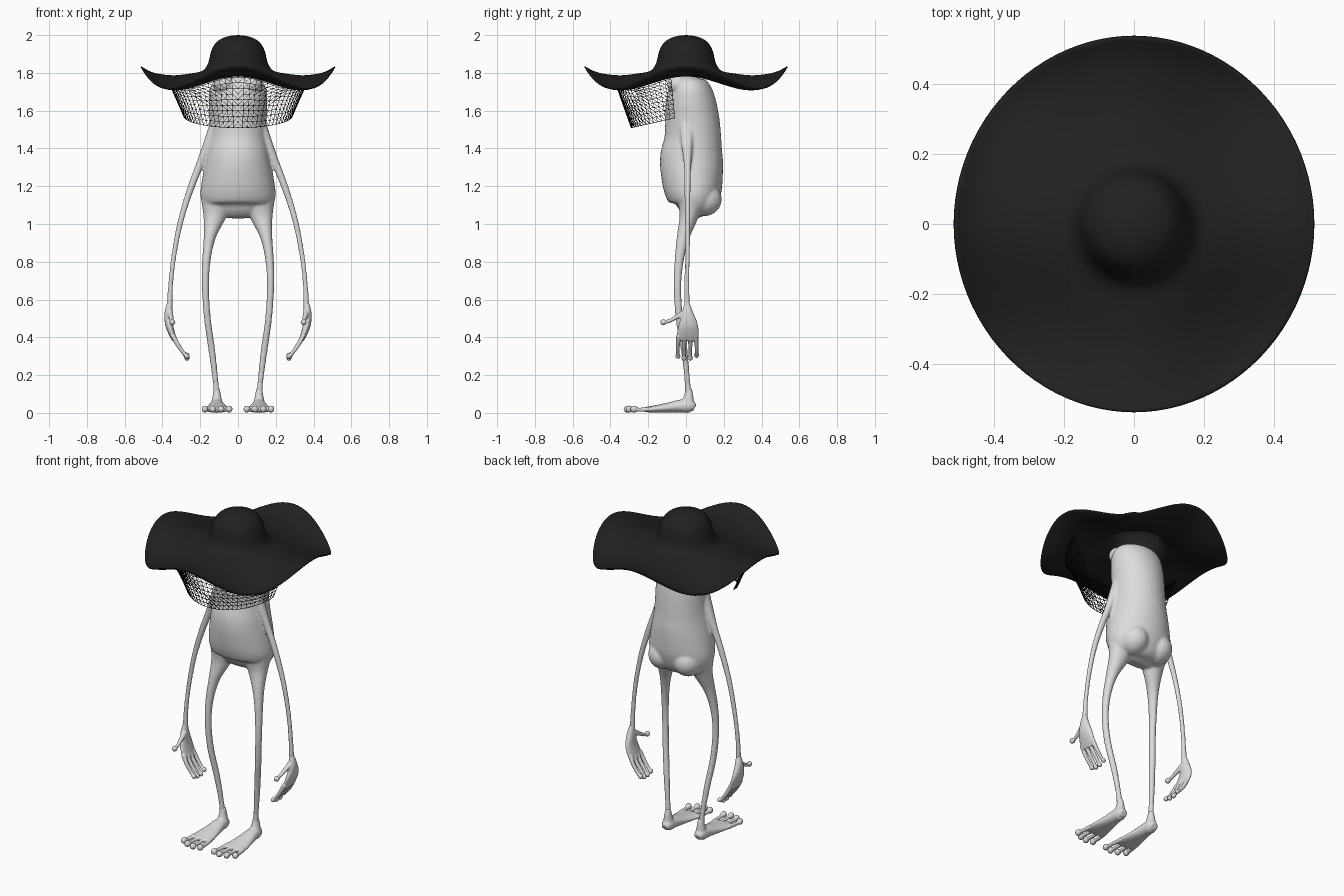
import bpy, bmesh
from math import sin, cos, pi, radians
from mathutils import Vector, Matrix

if "Cube" in bpy.data.objects:
    bpy.data.objects.remove(bpy.data.objects["Cube"], do_unlink=True)


def material(name, rgb):
    mat = bpy.data.materials.new(name)
    mat.use_nodes = True
    mat.diffuse_color = (*rgb, 1)
    mat.node_tree.nodes["Principled BSDF"].inputs["Base Color"].default_value = (*rgb, 1)
    return mat


SKIN = material("pale_grey", (0.72, 0.72, 0.72))
FELT = material("charcoal", (0.015, 0.015, 0.015))
NET = material("black", (0.002, 0.002, 0.002))


def make_object(name, bm, mat):
    bmesh.ops.recalc_face_normals(bm, faces=bm.faces[:])
    mesh = bpy.data.meshes.new(name)
    bm.to_mesh(mesh)
    bm.free()
    mesh.materials.append(mat)
    obj = bpy.data.objects.new(name, mesh)
    bpy.context.collection.objects.link(obj)
    return obj


def spline(rows, steps=5):
    """Smooth curve through rows of numbers (Catmull-Rom)."""
    rows = [Vector(r) for r in rows]
    out = []
    for i in range(len(rows) - 1):
        p, q = rows[i], rows[i + 1]
        o, r = rows[max(i - 1, 0)], rows[min(i + 2, len(rows) - 1)]
        for k in range(steps):
            t = k / steps
            out.append(0.5 * (2 * p + (q - o) * t + (2 * o - 5 * p + 4 * q - r) * t * t
                              + (3 * p - o - 3 * q + r) * t ** 3))
    return out + [rows[-1]]


def loft(bm, side, rows, count=24):
    """Closed tube through (x, y, z, width radius, depth radius); side mirrors x."""
    rows = spline(rows)
    pts = [Vector((side * r[0], r[1], r[2])) for r in rows]
    chord = (pts[-1] - pts[0]).normalized()
    ref = Vector((0, 0, 1)) if abs(chord.y) > 0.7 else Vector((0, 1, 0))
    rings = []
    for i, (p, r) in enumerate(zip(pts, rows)):
        t = (pts[min(i + 1, len(pts) - 1)] - pts[max(i - 1, 0)]).normalized()
        u = ref.cross(t).normalized()
        v = t.cross(u)
        rings.append([bm.verts.new(p + u * r[3] * cos(a) + v * r[4] * sin(a))
                      for a in (2 * pi * k / count for k in range(count))])
    for a, b in zip(rings, rings[1:]):
        for k in range(count):
            n = (k + 1) % count
            bm.faces.new((a[k], a[n], b[n], b[k]))
    bm.faces.new(rings[0])
    bm.faces.new(rings[-1])


def ball(bm, side, centre, size):
    mat = Matrix.Translation((side * centre[0], centre[1], centre[2])) @ Matrix.Diagonal((*size, 1))
    bmesh.ops.create_uvsphere(bm, u_segments=20, v_segments=12, radius=1, matrix=mat)


def flesh(name, bm, voxel, rounds):
    """Fuse overlapping volumes into one smooth skin."""
    obj = make_object(name, bm, SKIN)
    fuse = obj.modifiers.new("fuse", 'REMESH')
    fuse.mode = 'VOXEL'
    fuse.voxel_size = voxel
    fuse.use_smooth_shade = True
    soft = obj.modifiers.new("soften", 'SMOOTH')
    soft.iterations = rounds
    soft.factor = 0.5


# Body: torso and head in one pear-shaped column
body = bmesh.new()
torso = [  # height, half width, front, back
    (1.035, .09, -.01, .06), (1.06, .145, -.04, .1), (1.1, .185, -.08, .16),
    (1.16, .199, -.11, .187), (1.25, .188, -.13, .195), (1.35, .17, -.137, .195),
    (1.45, .155, -.115, .187), (1.55, .152, -.11, .177), (1.65, .155, -.108, .157),
    (1.72, .148, -.095, .13), (1.765, .115, -.065, .09), (1.79, .06, -.02, .05)]
loft(body, 1, [(0, (f + b) / 2, z, w, (b - f) / 2) for z, w, f, b in torso], 40)

for s in (1, -1):
    # Eye bulges and buttocks
    ball(body, s, (.075, -.045, 1.74), (.055, .055, .05))
    ball(body, s, (.085, .09, 1.13), (.085, .1, .09))
    # Legs
    loft(body, s, [(.11, .03, 1.14, .09, .08), (.125, .015, 1.04, .06, .05),
                   (.15, -.015, .93, .032, .034), (.168, -.037, .8, .022, .024),
                   (.172, -.045, .66, .019, .02), (.162, -.035, .5, .018, .02),
                   (.137, -.008, .32, .018, .017), (.118, .008, .16, .015, .015),
                   (.112, .014, .06, .02, .022)])
    # Arms
    loft(body, s, [(.12, .005, 1.53, .03, .04), (.155, .005, 1.44, .024, .032),
                   (.2, .008, 1.32, .021, .02), (.25, .008, 1.19, .019, .016),
                   (.3, .008, 1.03, .016, .014), (.335, .008, .86, .014, .013),
                   (.355, .005, .7, .013, .013), (.362, .005, .56, .016, .016),
                   (.362, .006, .52, .017, .02)])
flesh("body", body, 0.007, 6)

for s, word in ((1, "left"), (-1, "right")):
    # Hand: palm, thumb and four fingers with round tips
    hand = bmesh.new()
    loft(hand, s, [(.362, .005, .58, .014, .014), (.368, .008, .53, .021, .03),
                   (.365, .012, .47, .021, .05), (.35, .01, .42, .017, .058),
                   (.335, .008, .385, .013, .055)])
    loft(hand, s, [(.362, .0, .53, .018, .022), (.355, -.045, .51, .013, .013),
                   (.35, -.085, .488, .01, .01), (.348, -.12, .48, .01, .01)])
    ball(hand, s, (.348, -.12, .48), (.016, .017, .016))
    for y, tip in ((-.043, .3), (-.01, .29), (.023, .29), (.056, .305)):
        loft(hand, s, [(.345, y * .9, .41, .014, .014), (.318, y, .36, .012, .011),
                       (.29, y, .32, .01, .01), (.272, y, tip, .01, .01)], 12)
        ball(hand, s, (.27, y, tip), (.014, .014, .014))
    flesh(word + "_hand", hand, 0.004, 3)

    # Foot: wedge from heel to ball, then four toes with round tips
    foot = bmesh.new()
    loft(foot, s, [(.112, .045, .025, .022, .018), (.112, .02, .036, .034, .036),
                   (.112, -.03, .036, .04, .034), (.112, -.1, .027, .053, .026),
                   (.112, -.17, .02, .066, .019), (.112, -.215, .018, .062, .013)])
    loft(foot, s, [(.112, .014, .13, .016, .016), (.112, .014, .09, .022, .025),
                   (.112, .008, .04, .034, .036)])
    for spread, y in ((-.065, -.3), (-.022, -.31), (.022, -.3), (.063, -.275)):
        loft(foot, s, [(.112 + spread * .8, -.18, .02, .016, .014),
                       (.112 + spread * .95, -.24, .017, .012, .011),
                       (.112 + spread, y, .019, .012, .011)], 12)
        ball(foot, s, (.112 + spread, y, .02), (.018, .02, .019))
    flesh(word + "_foot", foot, 0.005, 3)

# Hat: domed crown and a wide brim that waves four times round the edge
HAT_STEPS = 96


def brim_drop(r, a):
    return .118 * max(0, (r - .17) / .345) ** 1.4 * (1 - cos(4 * a)) / 2


hat = bmesh.new()
profile = spline([(.03, 1.998), (.075, 1.987), (.115, 1.962), (.14, 1.92), (.152, 1.875),
                  (.163, 1.84), (.19, 1.81), (.25, 1.797), (.34, 1.787), (.42, 1.795),
                  (.47, 1.81), (.512, 1.835)], 3)
top = hat.verts.new((0, 0, 2))
last = None
for r, z in profile:
    stretch = 1 + .045 * max(0, (r - .17) / .345)
    ring = []
    for k in range(HAT_STEPS):
        a = 2 * pi * k / HAT_STEPS
        ring.append(hat.verts.new((r * cos(a), r * stretch * sin(a), z - brim_drop(r, a))))
    for k in range(HAT_STEPS):
        n = (k + 1) % HAT_STEPS
        hat.faces.new((last[k], ring[k], ring[n], last[n]) if last else (top, ring[k], ring[n]))
    last = ring
hat_obj = make_object("sun_hat", hat, FELT)
hat_obj.data.shade_smooth()
shell = hat_obj.modifiers.new("thickness", 'SOLIDIFY')
shell.thickness = 0.006

# Veil: triangulated net hanging from the front of the brim
veil = bmesh.new()
COLS, ROWS = 32, 9
grid = []
for j in range(ROWS + 1):
    t = j / ROWS
    line = []
    for i in range(COLS + 1):
        a = radians(192 + 156 * i / COLS)
        front = -sin(a)
        r = .385 - .095 * t
        z_top = 1.778 - brim_drop(r, a) * (1 - t)
        z_low = 1.575 - .065 * front
        line.append(veil.verts.new((r * cos(a), r * sin(a), z_top + (z_low - z_top) * t)))
    grid.append(line)
for j in range(ROWS):
    for i in range(COLS):
        veil.faces.new((grid[j][i], grid[j + 1][i], grid[j + 1][i + 1], grid[j][i + 1]))
bmesh.ops.triangulate(veil, faces=veil.faces[:])
veil_obj = make_object("net_veil", veil, NET)
wire = veil_obj.modifiers.new("strands", 'WIREFRAME')
wire.thickness = 0.004
wire.use_even_offset = False
wire.use_boundary = True
